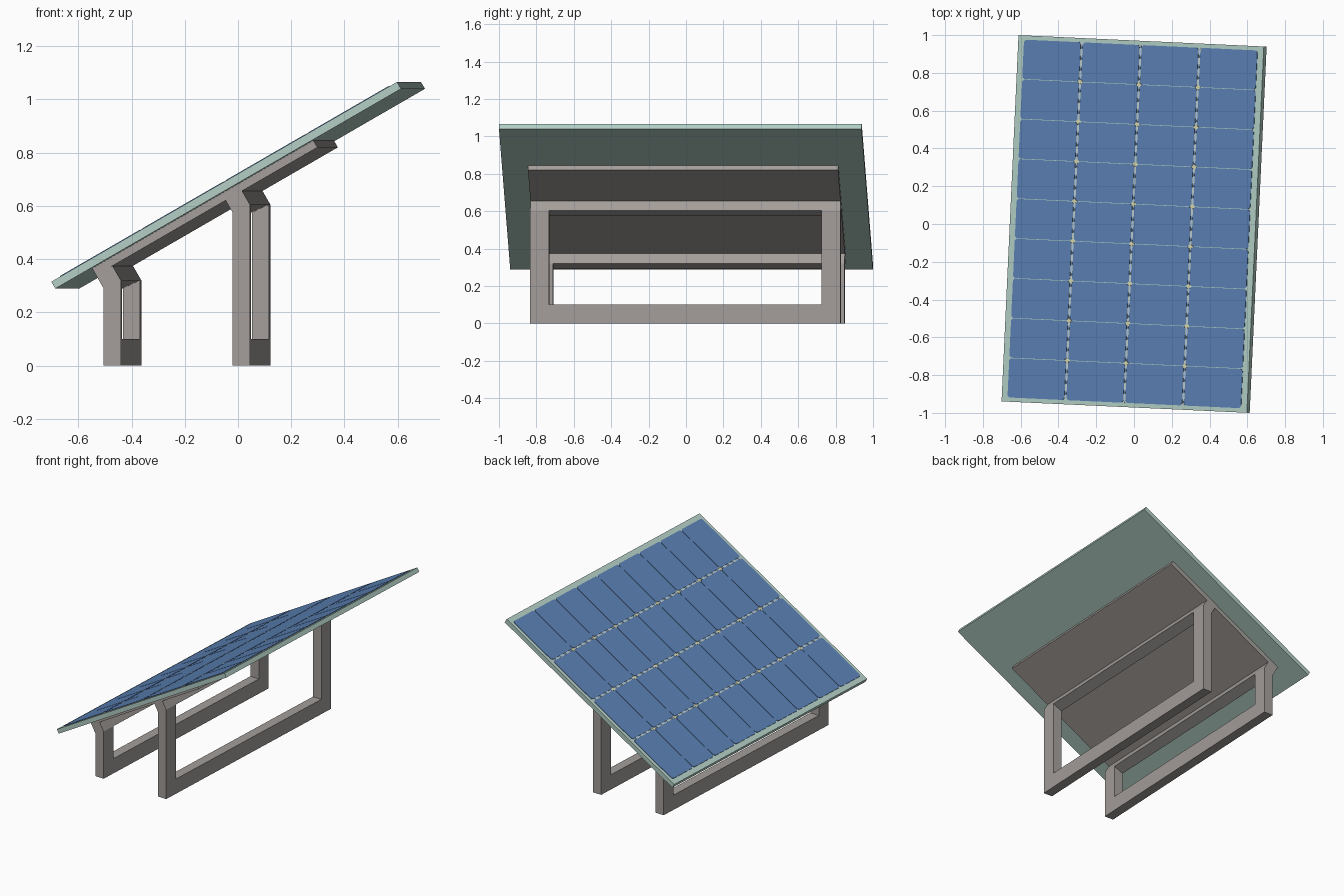
import bpy, bmesh, math
from mathutils import Matrix, Vector

if "Cube" in bpy.data.objects:
    bpy.data.objects.remove(bpy.data.objects["Cube"])

TURN = Matrix.Rotation(math.radians(-2.65), 4, 'Z')      # whole model is slightly turned
TILT = TURN @ Matrix.Translation((0, 0, 0.694)) @ Matrix.Rotation(math.radians(-30), 4, 'Y')


def material(name, rgb):
    m = bpy.data.materials.new(name)
    m.diffuse_color = (*rgb, 1)
    m.use_nodes = True
    m.node_tree.nodes["Principled BSDF"].inputs["Base Color"].default_value = m.diffuse_color
    return m


FRAME = material("pale_green_frame", (0.445, 0.617, 0.552))
CELL = material("cell_blue", (0.102, 0.216, 0.456))
GREY = material("warm_grey_metal", (0.37, 0.342, 0.325))
CREAM = material("cream_seam", (0.66, 0.67, 0.42))
SKY = material("light_blue_seam", (0.40, 0.58, 0.83))


def finish(name, bm, mat, matrix):
    bmesh.ops.recalc_face_normals(bm, faces=bm.faces)
    bm.transform(matrix)
    me = bpy.data.meshes.new(name)
    bm.to_mesh(me)
    bm.free()
    me.materials.append(mat)
    ob = bpy.data.objects.new(name, me)
    bpy.context.collection.objects.link(ob)
    return ob


def prism(bm, outline, w0, w1):
    """Closed plate from a flat outline between heights w0 and w1."""
    lo = [bm.verts.new((x, y, w0)) for x, y in outline]
    hi = [bm.verts.new((x, y, w1)) for x, y in outline]
    bm.faces.new(lo[::-1])
    bm.faces.new(hi)
    n = len(lo)
    for i in range(n):
        j = (i + 1) % n
        bm.faces.new((lo[i], lo[j], hi[j], hi[i]))


def rect(u0, u1, v0, v1):
    return [(u0, v0), (u1, v0), (u1, v1), (u0, v1)]


def plate(name, mat, outlines, w0, w1):
    bm = bmesh.new()
    for o in outlines:
        prism(bm, o, w0, w1)
    return finish(name, bm, mat, TILT)


# Tilted panel and the mounting plate beneath it
plate("panel_slab", FRAME, [rect(-0.7587, 0.7425, -0.9705, 0.9705)], -0.03, 0)
plate("mounting_plate", GREY, [rect(-0.606, 0.3545, -0.83, 0.83)], -0.06, -0.03)

# Solar cells: 4 x 9 plates with clipped corners
PU, PV, U0 = 0.36, 0.211, -0.008
hu, hv, c = PU / 2 - 0.006, PV / 2 - 0.0015, 0.011
cells = []
for i in range(4):
    for j in range(9):
        cu, cv = U0 + (i - 1.5) * PU, (j - 4) * PV
        cells.append([(cu + a, cv + b) for a, b in (
            (-hu + c, -hv), (hu - c, -hv), (hu, -hv + c), (hu, hv - c),
            (hu - c, hv), (-hu + c, hv), (-hu, hv - c), (-hu, -hv + c))])
plate("solar_cells", CELL, cells, 0, 0.003)

# Seams between cell columns, with small diamonds where rows meet
seams, lines = [], []
for i in (-1, 0, 1):
    u = U0 + i * PU
    seams.append(rect(u - 0.006, u + 0.006, -0.948, 0.948))
    lines.append(rect(u - 0.003, u + 0.003, -0.948, 0.948))
plate("column_seams", CREAM, seams, 0, 0.001)
plate("seam_lines", SKY, lines, 0.001, 0.002)
gems = []
for i in (-1, 0, 1):
    for j in range(8):
        u, v = U0 + i * PU, (j - 3.5) * PV
        gems.append([(u - 0.017, v), (u, v - 0.013), (u + 0.017, v), (u, v + 0.013)])
plate("seam_diamonds", CREAM, gems, 0.0005, 0.0022)


def leg_frame(name, x0, x1, kink):
    """Rectangular frame whose top bends square to the tilted plate."""
    def bend(x, z):
        t = (0.6247 + 0.5774 * x - z) / 1.1547
        return (x - 0.5 * t, z + 0.866 * t)
    zf = kink - 0.03
    levels = [((x0, 0), (x1, 0)), ((x0, 0.1), (x1, 0.1)),
              ((x0, zf), (x1, kink)), (bend(x0, zf), bend(x1, kink))]
    ys = (-0.83, -0.73, 0.73, 0.83)
    bm = bmesh.new()
    V = [[[bm.verts.new((p[0], y, p[1])) for p in lev] for lev in levels] for y in ys]

    def solid(i, k):
        return 0 <= i < 3 and 0 <= k < 3 and (i, k) != (1, 1)

    for i in range(3):
        for k in range(3):
            if not solid(i, k):
                continue
            q = [V[i][k], V[i + 1][k], V[i + 1][k + 1], V[i][k + 1]]
            for s in (0, 1):
                bm.faces.new([p[s] for p in q])
            for n, (di, dk) in enumerate(((0, -1), (1, 0), (0, 1), (-1, 0))):
                if not solid(i + di, k + dk):
                    a, b = q[n], q[(n + 1) % 4]
                    bm.faces.new((a[0], b[0], b[1], a[1]))
    return finish(name, bm, GREY, TURN)


# Short and tall leg frames
leg_frame("short_leg_frame", -0.467, -0.402, 0.32)
leg_frame("tall_leg_frame", 0.018, 0.083, 0.605)
